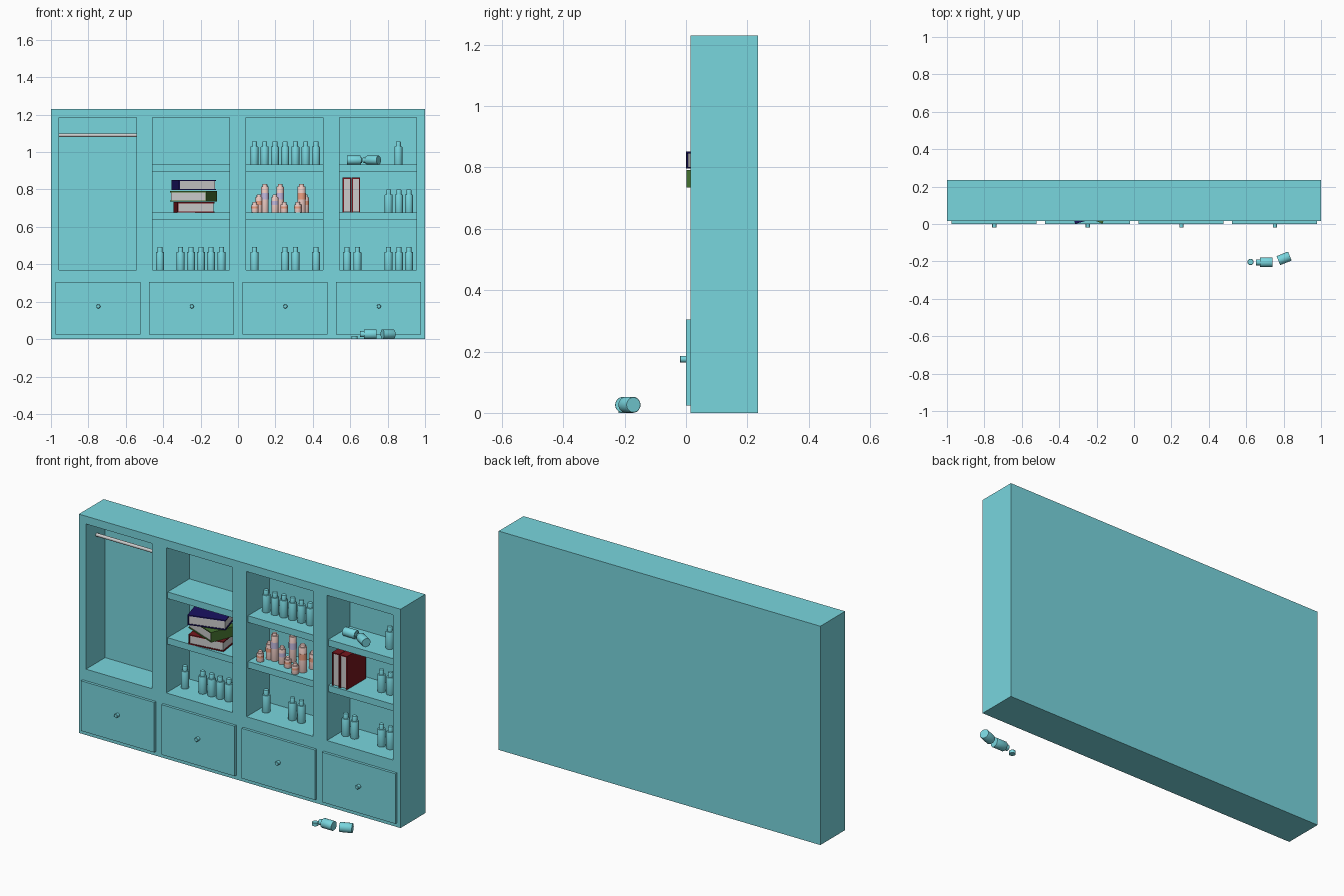
import bpy, bmesh
from math import radians, pi
from mathutils import Matrix, Vector, Euler

if "Cube" in bpy.data.objects:
    bpy.data.objects.remove(bpy.data.objects["Cube"])


def material(name, rgb):
    m = bpy.data.materials.new(name)
    m.diffuse_color = (*rgb, 1)
    m.use_nodes = True
    m.node_tree.nodes["Principled BSDF"].inputs["Base Color"].default_value = m.diffuse_color
    return m


TEAL = material("teal", (0.19, 0.67, 0.73))
WHITE = material("white", (0.82, 0.82, 0.82))
RED = material("red", (0.18, 0.008, 0.012))
GREEN = material("green", (0.06, 0.17, 0.03))
NAVY = material("navy", (0.01, 0.006, 0.12))
PINK = material("pink", (0.85, 0.6, 0.55))
ORANGE = material("orange", (0.85, 0.35, 0.22))
LILAC = material("lilac", (0.55, 0.5, 0.75))


def finish(name, bm, mat=TEAL, matrix=None, smooth=False):
    bmesh.ops.recalc_face_normals(bm, faces=bm.faces)
    me = bpy.data.meshes.new(name)
    bm.to_mesh(me)
    bm.free()
    ob = bpy.data.objects.new(name, me)
    bpy.context.collection.objects.link(ob)
    me.materials.append(mat)
    if matrix:
        ob.matrix_world = matrix
    if smooth:
        bpy.ops.object.select_all(action='DESELECT')
        ob.select_set(True)
        bpy.context.view_layer.objects.active = ob
        bpy.ops.object.shade_smooth_by_angle(angle=radians(35))
    return ob


def box(name, x, y, z, mat=TEAL, matrix=None):
    """Box from (min, max) ranges."""
    bm = bmesh.new()
    bmesh.ops.create_cube(bm, size=1)
    for v in bm.verts:
        v.co = [r[0] + (c + 0.5) * (r[1] - r[0]) for r, c in zip((x, y, z), v.co)]
    return finish(name, bm, mat, matrix)


def lathe(name, profile, loc, rot=(0, 0, 0), mat=TEAL, steps=24):
    """Revolve (radius, height) points, closed on the axis at both ends."""
    pts = [(0, profile[0][1])] + profile + [(0, profile[-1][1])]
    bm = bmesh.new()
    vs = [bm.verts.new((r, 0, h)) for r, h in pts]
    es = [bm.edges.new(p) for p in zip(vs, vs[1:])]
    bmesh.ops.spin(bm, geom=vs + es, cent=(0, 0, 0), axis=(0, 0, 1),
                   angle=2 * pi, steps=steps)
    bmesh.ops.remove_doubles(bm, verts=bm.verts, dist=1e-5)
    m = Matrix.LocRotScale(Vector(loc), Euler([radians(a) for a in rot]), None)
    return finish(name, bm, mat, m, True)


def bottle(name, loc, rot=(0, 0, 0), r=0.0215, body=0.096, cap=0.027, mat=TEAL):
    n = r * 0.62
    prof = [(r * .97, 0), (r, .002), (r, body - .003), (r * .93, body), (n, body),
            (n, body + cap - .002), (n * .9, body + cap)]
    return lathe(name, prof, loc, rot, mat)


def book(name, loc, rot, mat, L=0.2, W=0.15, T=0.05):
    """Covers and spine (at -x) around an inset page block; origin at base centre."""
    m = Matrix.LocRotScale(Vector(loc), Euler([radians(a) for a in rot]), None)
    c, i, x, y = 0.006, 0.004, L / 2, W / 2
    box(name + "_lower_cover", (-x, x), (-y, y), (0, c), mat, m)
    box(name + "_upper_cover", (-x, x), (-y, y), (T - c, T), mat, m)
    box(name + "_spine", (-x, -x + c), (-y, y), (c, T - c), mat, m)
    box(name + "_pages", (-x + c, x - i), (-y + i, y - i), (c, T - c), WHITE, m)


# Cabinet carcass with four open bays cut into the front
FRONT, BACK = 0.015, 0.235
cabinet = box("cabinet", (-1, 1), (FRONT, BACK), (0, 1.23))
bays = [-0.75 + 0.4995 * i for i in range(4)]
HALF = 0.206
for i, cx in enumerate(bays):
    cut = box("bay_cutter", (cx - HALF, cx + HALF), (-0.05, 0.22 if i else 0.185),
              (0.37, 1.186))
    cut.hide_render = True
    mod = cabinet.modifiers.new("bay", 'BOOLEAN')
    mod.operation, mod.solver, mod.object = 'DIFFERENCE', 'EXACT', cut
    bpy.context.view_layer.objects.active = cabinet
    bpy.ops.object.modifier_apply(modifier=mod.name)
    bpy.data.objects.remove(cut)

# Shelves, set slightly back from the front
for cx in bays[1:]:
    for z in (0.676, 0.933):
        box("shelf", (cx - HALF, cx + HALF), (FRONT + .012, 0.22), (z - 0.037, z))

# Drawers and knobs
for i in range(4):
    cx = -0.749 + 0.5 * i
    box("drawer_front", (cx - .228, cx + .228), (0, FRONT), (0.024, 0.305))
    lathe("drawer_knob", [(.011, 0), (.011, .018), (.009, .02)],
          (cx + .002, 0, 0.175), (90, 0, 0), steps=16)

# Hanging rod
lathe("hanging_rod", [(.009, 0), (.009, 2 * HALF)], (bays[0] - HALF, 0.11, 1.09),
      (0, 90, 0), WHITE)

# Upright bottles: shelf height and x positions
rows = [
    (0.37, [-.417, -.307, -.251, -.198, -.144, -.088]),
    (0.37, [.088, .251, .307, .417]),
    (0.37, [.583, .638, .805, .86, .914]),
    (0.676, [.805, .86, .914]),
    (0.933, [.088 + .0548 * k for k in range(7)] + [.857]),
]
for z, xs in rows:
    for x in xs:
        bottle("bottle", (x, 0.125, z))

# Pink containers with coloured label bands: x, y, radius, body height, label
for x, y, r, h, label in [
        (.144, .12, .02, .14, LILAC), (.225, .165, .02, .14, LILAC),
        (.34, .09, .022, .14, ORANGE), (.112, .12, .019, .083, ORANGE),
        (.197, .11, .019, .083, LILAC), (.36, .15, .019, .083, ORANGE),
        (.09, .07, .019, .045, ORANGE), (.247, .09, .019, .045, ORANGE),
        (.32, .05, .019, .045, ORANGE)]:
    bottle("pink_container", (x, y, .676), r=r, body=h, cap=.013, mat=PINK)
    lathe("label_band", [(r + .0005, h * .5), (r + .0005, h * .75)], (x, y, .676), mat=label)

# Stacked books
book("red_book", (-.235, .110, .676), (0, 0, 8), RED, T=.056)
book("green_book", (-.238, .111, .735), (0, 0, 180 - 22), GREEN, L=.21, T=.056)
book("navy_book", (-.237, .101, .796), (0, 0, 16), NAVY, L=.205, T=.056)

# Standing books
for x in (.56, .608):
    book("standing_book", (x, .12, .676 + .0935), (0, 90, 0), RED, L=.187, W=.17, T=.045)

# Fallen bottles on the top right shelf
bottle("fallen_bottle", (.583, .115, .957), (0, 90, 0), r=.024, body=.074, cap=.006)
bottle("fallen_bottle", (.752, .065, .957), (0, -90, -32), r=.024, body=.075, cap=.02)

# Broken bottle and loose cap on the floor
lathe("loose_cap", [(.017, 0), (.017, .016), (.015, .018)], (.623, -.203, 0))
bottle("bottle_top_half", (.74, -.205, .0262), (0, -90, 0), r=.026, body=.067, cap=.022)
lathe("bottle_bottom_half", [(.026, 0), (.026, .063), (.024, .066)],
      (.772, -.196, .0262), (0, 90, 22))
